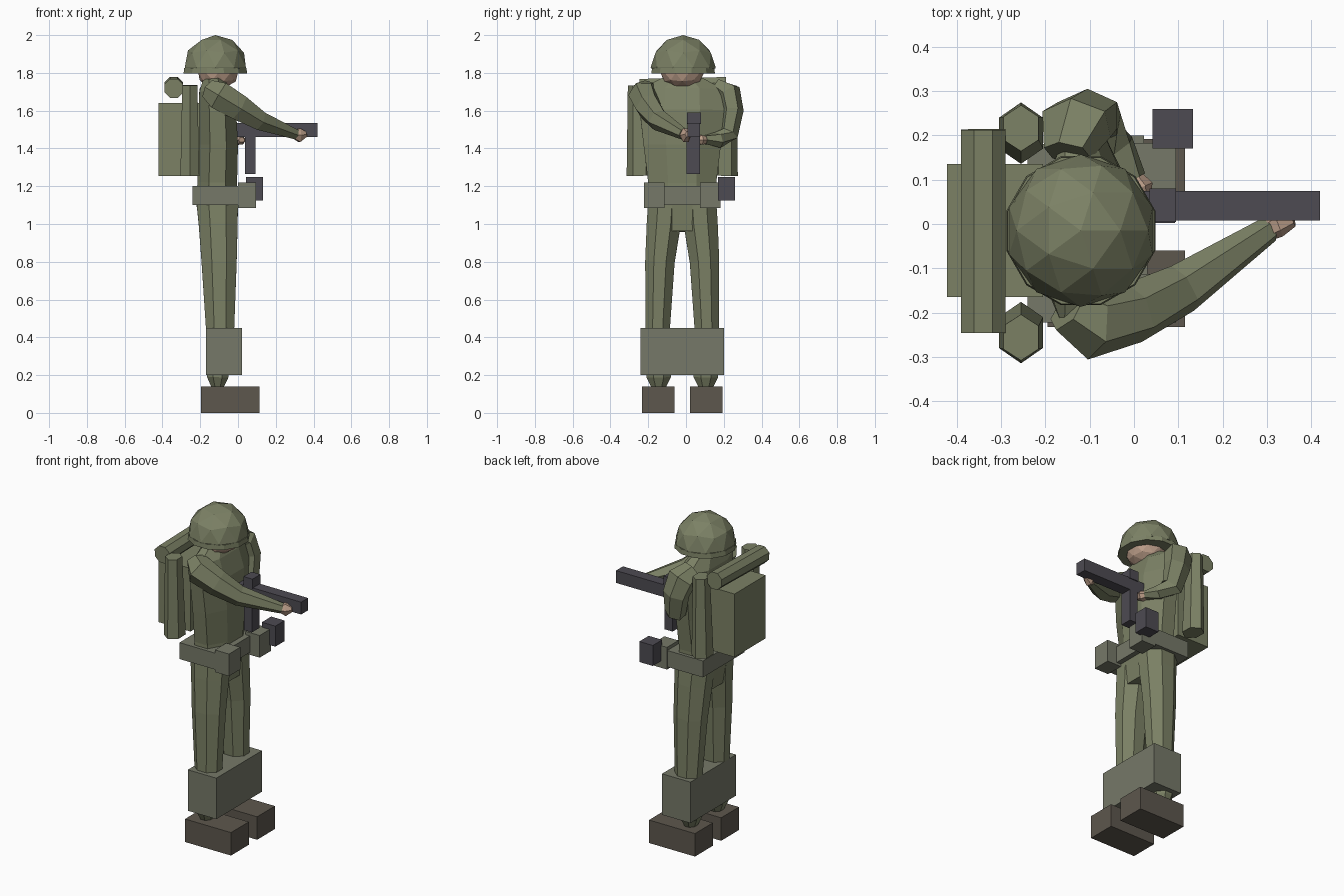
import bpy, bmesh, math
from mathutils import Vector, Matrix

if "Cube" in bpy.data.objects:
    bpy.data.objects.remove(bpy.data.objects["Cube"])


def material(name, rgb):
    m = bpy.data.materials.new(name)
    m.diffuse_color = (*rgb, 1)
    m.use_nodes = True
    m.node_tree.nodes["Principled BSDF"].inputs["Base Color"].default_value = m.diffuse_color
    return m


OLIVE = material("olive", (0.20, 0.22, 0.13))
CANVAS = material("canvas", (0.18, 0.19, 0.14))
SKIN = material("skin", (0.50, 0.34, 0.25))
METAL = material("metal", (0.075, 0.07, 0.085))
LEATHER = material("leather", (0.11, 0.095, 0.075))


def finish(name, bm, mat):
    bmesh.ops.recalc_face_normals(bm, faces=bm.faces)
    me = bpy.data.meshes.new(name)
    bm.to_mesh(me)
    bm.free()
    me.materials.append(mat)
    ob = bpy.data.objects.new(name, me)
    bpy.context.collection.objects.link(ob)
    return ob


def box(name, x, y, z, mat):
    """Box from its extents along each axis."""
    bm = bmesh.new()
    bmesh.ops.create_cube(bm, size=1)
    for v in bm.verts:
        v.co = [r[0] if c < 0 else r[1] for c, r in zip(v.co, (x, y, z))]
    return finish(name, bm, mat)


def tube(name, rings, mat, n=8):
    """Loft of n-sided rings (x, y, z, radius_a, radius_b) along a path."""
    bm = bmesh.new()
    pts = [Vector(r[:3]) for r in rings]
    k = 1 / math.cos(math.pi / n)
    loops = []
    for i, r in enumerate(rings):
        d = (pts[min(i + 1, len(pts) - 1)] - pts[max(i - 1, 0)]).normalized()
        ref = Vector((0, 1, 0)) if abs(d.y) < 0.95 else Vector((0, 0, 1))
        u = ref.cross(d).normalized()
        v = d.cross(u)
        angles = [(j + 0.5) * math.tau / n for j in range(n)]
        loops.append([bm.verts.new(pts[i] + u * (r[3] * k * math.cos(a))
                                   + v * (r[4] * k * math.sin(a))) for a in angles])
    for a, b in zip(loops, loops[1:]):
        for j in range(n):
            bm.faces.new((a[j], a[(j + 1) % n], b[(j + 1) % n], b[j]))
    bm.faces.new(loops[0])
    bm.faces.new(loops[-1])
    return finish(name, bm, mat)


def ball(name, centre, size, mat, subdivisions=2, cut=None):
    """Faceted ellipsoid, optionally cut flat at height `cut`."""
    bm = bmesh.new()
    bmesh.ops.create_icosphere(bm, subdivisions=subdivisions, radius=1)
    bmesh.ops.transform(bm, verts=bm.verts,
                        matrix=Matrix.Translation(centre) @ Matrix.Diagonal((*size, 1)))
    if cut is not None:
        res = bmesh.ops.bisect_plane(bm, geom=bm.verts[:] + bm.edges[:] + bm.faces[:],
                                     plane_co=(0, 0, cut), plane_no=(0, 0, 1), clear_inner=True)
        bmesh.ops.contextual_create(bm, geom=[e for e in res["geom_cut"]
                                              if isinstance(e, bmesh.types.BMEdge)])
    return finish(name, bm, mat)


CY = -0.02  # body mid-plane

# head and helmet
ball("head", (-0.105, CY, 1.80), (0.11, 0.115, 0.085), SKIN)
ball("helmet_dome", (-0.12, -0.015, 1.83), (0.17, 0.172, 0.17), OLIVE, cut=1.822)
tube("helmet_brim", [(-0.12, -0.015, 1.797, 0.168, 0.168),
                     (-0.12, -0.015, 1.826, 0.165, 0.165)], OLIVE, 12)

# torso with hips and collar
tube("torso", [(-0.105, CY, 0.96, 0.09, 0.15), (-0.11, CY, 1.10, 0.11, 0.18),
               (-0.11, CY, 1.22, 0.105, 0.18), (-0.105, CY, 1.42, 0.105, 0.205),
               (-0.11, CY, 1.60, 0.10, 0.225), (-0.125, CY, 1.71, 0.08, 0.22),
               (-0.13, CY, 1.77, 0.055, 0.11)], OLIVE)

# legs, boots, belt pouches
for side, s in (("right", -1), ("left", 1)):
    tube(f"{side}_leg", [(-0.108, CY + s * 0.125, 0.13, 0.03, 0.035),
                         (-0.108, CY + s * 0.125, 0.19, 0.057, 0.065),
                         (-0.095, CY + s * 0.130, 0.45, 0.075, 0.065),
                         (-0.10, CY + s * 0.118, 0.80, 0.093, 0.078),
                         (-0.105, CY + s * 0.098, 1.00, 0.103, 0.09),
                         (-0.11, CY + s * 0.09, 1.12, 0.11, 0.09)], OLIVE)
    y = sorted((CY + s * 0.04, CY + s * 0.212))
    box(f"{side}_boot", (-0.195, 0.115), y, (0, 0.14), LEATHER)
    y = sorted((CY + s * 0.093, CY + s * 0.203))
    box(f"{side}_belt_pouch", (0.0, 0.095), y, (1.085, 1.22), CANVAS)
box("gaiters", (-0.17, 0.022), (-0.24, 0.2), (0.2, 0.45), CANVAS)
box("belt", (-0.24, 0.03), (-0.222, 0.18), (1.10, 1.20), CANVAS)

# right arm reaches forward under the barrel
tube("right_sleeve", [(-0.15, -0.19, 1.71, 0.05, 0.05), (-0.10, -0.225, 1.68, 0.075, 0.07),
                      (0.0, -0.20, 1.62, 0.068, 0.06), (0.11, -0.145, 1.55, 0.05, 0.05),
                      (0.305, -0.012, 1.475, 0.026, 0.026)], OLIVE, 6)
tube("right_hand", [(0.295, -0.015, 1.475, 0.02, 0.022), (0.325, 0.0, 1.47, 0.036, 0.026),
                    (0.36, 0.01, 1.475, 0.014, 0.014)], SKIN, 6)

# left arm hangs and folds in to the grip
tube("left_sleeve", [(-0.15, 0.16, 1.725, 0.05, 0.04), (-0.13, 0.225, 1.69, 0.075, 0.06),
                     (-0.105, 0.245, 1.60, 0.068, 0.052), (-0.085, 0.225, 1.475, 0.055, 0.045),
                     (-0.04, 0.17, 1.445, 0.038, 0.04), (0.0, 0.10, 1.445, 0.022, 0.025)], OLIVE, 6)
tube("left_hand", [(-0.005, 0.11, 1.445, 0.018, 0.018), (0.01, 0.08, 1.445, 0.025, 0.03),
                   (0.02, 0.05, 1.445, 0.012, 0.015)], SKIN, 6)

# weapon
box("gun_barrel", (-0.02, 0.42), (0.008, 0.075), (1.46, 1.535), METAL)
box("gun_sight", (0.035, 0.095), (0.004, 0.08), (1.53, 1.59), METAL)
box("gun_magazine", (0.038, 0.092), (0.002, 0.075), (1.265, 1.465), METAL)
box("hip_case", (0.042, 0.133), (0.17, 0.26), (1.125, 1.25), METAL)

# backpack, bedroll and side rolls
box("backpack", (-0.422, -0.205), (-0.165, 0.135), (1.255, 1.64), OLIVE)
tube("bedroll", [(-0.34, -0.245, 1.718, 0.05, 0.05), (-0.34, 0.213, 1.728, 0.05, 0.05)], OLIVE, 8)
for side, s in (("right", -1), ("left", 1)):
    tube(f"{side}_side_roll", [(-0.255, CY + s * 0.225, 1.255, 0.05, 0.06),
                               (-0.255, CY + s * 0.236, 1.735, 0.04, 0.045)], OLIVE, 6)
